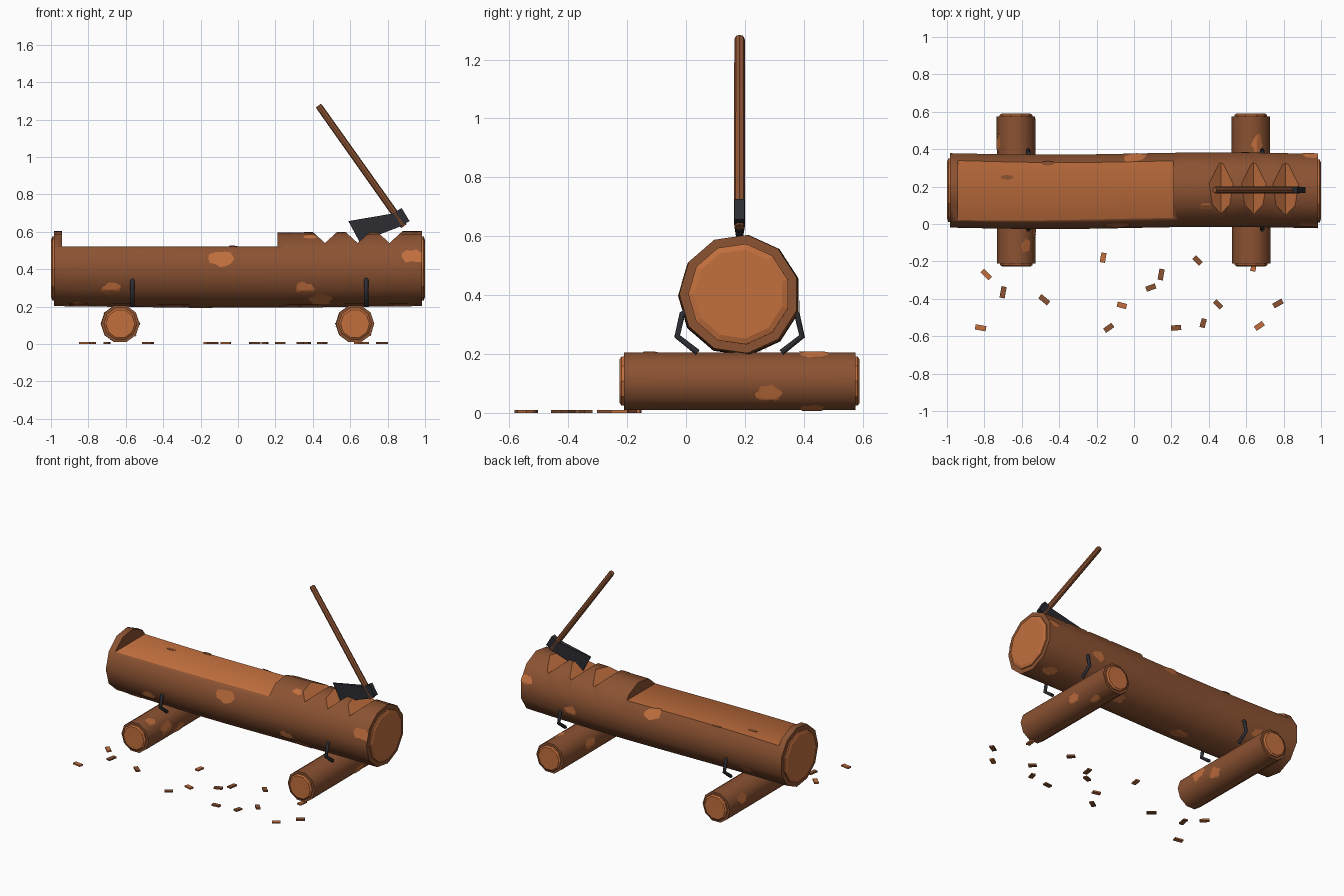
import bpy, bmesh, math, random
from mathutils import Vector, Matrix

random.seed(4)
if "Cube" in bpy.data.objects:
    bpy.data.objects.remove(bpy.data.objects["Cube"], do_unlink=True)


def material(name, rgb):
    m = bpy.data.materials.new(name)
    m.use_nodes = True
    m.diffuse_color = (*rgb, 1)
    m.node_tree.nodes["Principled BSDF"].inputs["Base Color"].default_value = (*rgb, 1)
    return m


BARK = material("brown bark", (0.26, 0.085, 0.032))
WOOD = material("fresh cut wood", (0.54, 0.16, 0.048))
IRON = material("dark iron", (0.025, 0.026, 0.033))
MID_Y = 0.182


def finish(name, bm, mats, matrix=Matrix(), smooth=False, closed=True):
    """Turn a bmesh into a named object."""
    if closed:
        bmesh.ops.recalc_face_normals(bm, faces=bm.faces)
    bm.transform(matrix)
    mesh = bpy.data.meshes.new(name)
    bm.to_mesh(mesh)
    bm.free()
    for m in mats:
        mesh.materials.append(m)
    ob = bpy.data.objects.new(name, mesh)
    bpy.context.collection.objects.link(ob)
    if smooth:
        smooth_angle(ob)
    return ob


def select(ob):
    bpy.ops.object.select_all(action='DESELECT')
    ob.select_set(True)
    bpy.context.view_layer.objects.active = ob


def smooth_angle(ob):
    select(ob)
    bpy.ops.object.shade_smooth_by_angle(angle=math.radians(42))


def loft(rings):
    """Skin a list of point rings and close both ends."""
    bm = bmesh.new()
    rows = [[bm.verts.new(p) for p in ring] for ring in rings]
    n = len(rows[0])
    for a, b in zip(rows, rows[1:]):
        for i in range(n):
            bm.faces.new((a[i], a[(i + 1) % n], b[(i + 1) % n], b[i]))
    bm.faces.new(rows[0])
    bm.faces.new(rows[-1])
    return bm


def prism(name, points, mats):
    """Side profile of (x, z, half thickness) points, mirrored about the log's middle."""
    return finish(name, loft([[(x, MID_Y + s * t, z) for x, z, t in points]
                              for s in (-1, 1)]), mats)


def log(name, half, radius, sides, matrix, bend, patches):
    """Faceted log along local x with pale end discs and bare patches."""
    step = math.tau / sides

    def surface(x, angle, lift=0.0):
        part = (angle - math.pi) % step - step / 2
        r = radius * math.cos(step / 2) / math.cos(part) + lift
        shift = bend * math.sin(3.5 * x)
        return Vector((x, r * math.cos(angle) + shift,
                       r * math.sin(angle) - bend * math.cos(2 * x) + bend / 2))

    def ring(x, scale=1.0):
        points = [surface(x, math.pi + i * step) for i in range(sides)]
        mid = sum(points, Vector()) / sides
        return [mid + (p - mid) * scale for p in points]

    cuts = 16
    body = finish(name, loft([ring(half * (2 * i / cuts - 1)) for i in range(cuts + 1)]),
                  [BARK, WOOD], matrix)
    # Pale sawn discs
    for side, s in (("right", -1), ("left", 1)):
        disc = loft([ring(s * (half - 0.01), 0.85), ring(s * (half + 0.008), 0.85),
                     ring(s * (half + 0.015), 0.75)])
        finish(f"{name}_{side}_sawn_end", disc, [WOOD], matrix)
    # Irregular bare patches wrapped over the bark
    for k, (px, degrees, size) in enumerate(patches):
        bm = bmesh.new()
        spokes, layers = 14, 6
        reach = [size * random.uniform(0.7, 1.15) for _ in range(spokes)]
        center = bm.verts.new(surface(px, math.radians(degrees), 0.003))
        last = None
        for j in range(1, layers + 1):
            row = []
            for i in range(spokes):
                a, d = math.tau * i / spokes, reach[i] * j / layers
                x = max(-half, min(half, px + d * math.cos(a)))
                row.append(bm.verts.new(surface(
                    x, math.radians(degrees) - 0.7 * d * math.sin(a) / radius, 0.003)))
            for i in range(spokes):
                n = (i + 1) % spokes
                if last:
                    bm.faces.new((last[i], row[i], row[n], last[n]))
                else:
                    bm.faces.new((center, row[i], row[n]))
            last = row
        bm.normal_update()
        if sum((f.normal.dot(Vector((0, center.co.y, center.co.z))) for f in bm.faces)) < 0:
            bmesh.ops.reverse_faces(bm, faces=bm.faces)
        finish(f"{name}_bare_patch_{k + 1}", bm, [WOOD], matrix, True, False)
    return body


# Main log lying along x
bench = log("main_log", 0.985, 0.203, 11, Matrix.Translation((0, MID_Y, 0.398)), 0.006, [
    (-0.08, 162, 0.075), (-0.68, 212, 0.055), (0.36, 210, 0.055), (0.44, 232, 0.07),
    (0.385, 118, 0.035), (0.94, 160, 0.06), (0.0, 30, 0.065), (0.6, 350, 0.05),
    (0.95, 22, 0.05), (-0.7, 330, 0.05), (-0.2, 272, 0.06), (0.35, 292, 0.05),
    (-0.85, 250, 0.05), (0.88, 290, 0.05)])

# Seat cut and three axe notches
seat = prism("seat_cutter", [(-0.94, 0.52, 0.4), (0.21, 0.52, 0.4),
                             (0.21, 0.9, 0.4), (-0.94, 0.9, 0.4)], [BARK, WOOD])
for face in seat.data.polygons:
    face.material_index = int(face.normal.z < -0.5)
cutters = [seat]
for x in (0.465, 0.64, 0.81):
    notch = prism("notch_cutter", [(x, 0.54, 0.4), (x + 0.22, 0.74, 0.4),
                                   (x - 0.22, 0.74, 0.4)], [BARK, WOOD])
    for face in notch.data.polygons:
        face.material_index = 1
    cutters.append(notch)
for cutter in cutters:
    cutter.hide_render = True
    select(bench)
    mod = bench.modifiers.new("cut", 'BOOLEAN')
    mod.operation, mod.solver, mod.object = 'DIFFERENCE', 'EXACT', cutter
    bpy.ops.object.modifier_apply(modifier=mod.name)
    bpy.data.objects.remove(cutter, do_unlink=True)
smooth_angle(bench)

# Small bark remnants on the seat
for x, y, w in ((-0.68, 0.25, 0.035), (-0.46, 0.325, 0.035)):
    oval = [[(x + w * math.cos(a * math.tau / 8), y + w * 0.35 * math.sin(a * math.tau / 8), z)
             for a in range(8)] for z in (0.518, 0.522)]
    finish("seat_bark_remnant", loft(oval), [BARK])

# Cross logs underneath
for name, x, patches in (
        ("right_cross_log", -0.63, [(-0.2, 170, 0.06), (-0.05, 200, 0.05),
                                    (0.25, 20, 0.05), (-0.3, 120, 0.04)]),
        ("left_cross_log", 0.625, [(0.1, 205, 0.045), (0.25, 110, 0.05),
                                   (0.25, 245, 0.04), (0.1, 10, 0.05)])):
    place = Matrix.Translation((x, MID_Y, 0.108)) @ Matrix.Rotation(math.pi / 2, 4, 'Z')
    smooth_angle(log(name, 0.393, 0.103, 10, place, 0.001, patches))

# Iron staples joining the logs
for x in (-0.565, 0.685):
    for side, s in (("front", -1), ("back", 1)):
        curve = bpy.data.curves.new("staple", 'CURVE')
        curve.dimensions = '3D'
        curve.bevel_depth, curve.bevel_resolution = 0.012, 1
        curve.use_fill_caps = True
        line = curve.splines.new('POLY')
        path = [(0.17, 0.35), (0.195, 0.335), (0.212, 0.26), (0.142, 0.205)]
        line.points.add(len(path) - 1)
        for p, (y, z) in zip(line.points, path):
            p.co = (x, MID_Y + s * y, z, 1)
        curve.materials.append(IRON)
        staple = bpy.data.objects.new(side + "_staple", curve)
        bpy.context.collection.objects.link(staple)
        select(staple)
        bpy.ops.object.convert(target='MESH')

# Axe: tapered wedge head and long handle
prism("axe_head", [(0.59, 0.657, 0.003), (0.65, 0.545, 0.003), (0.865, 0.627, 0.017),
                   (0.917, 0.657, 0.017), (0.875, 0.727, 0.017), (0.825, 0.697, 0.017)], [IRON])
top, bottom = Vector((0.43, MID_Y, 1.275)), Vector((0.887, MID_Y, 0.63))
along = (bottom - top).normalized()
across = along.cross(Vector((0, 1, 0)))
rings = [[top.lerp(bottom, t) + r * (across * math.cos(i * math.tau / 8)
          + Vector((0, math.sin(i * math.tau / 8), 0))) for i in range(8)]
         for t, r in ((0, 0.015), (0.012, 0.018), (0.9, 0.019), (1, 0.018))]
finish("axe_handle", loft(rings), [BARK], smooth=True)

# Wood chips scattered in front: x, y, turn
CHIPS = {
    WOOD: [(-.79, -.27, -45), (-.82, -.555, -10), (-.165, -.18, 80), (-.065, -.435, -15),
           (.67, -.545, 35), (.64, -.225, 80)],
    BARK: [(-.7, -.365, 80), (-.48, -.405, -40), (-.135, -.555, 35), (.09, -.34, 20),
           (.145, -.27, 80), (.34, -.195, -45), (.225, -.555, 5), (.37, -.53, 75),
           (.45, -.43, -45), (.77, -.425, 30)]}
for mat, spots in CHIPS.items():
    for x, y, turn in spots:
        bm = bmesh.new()
        bmesh.ops.create_cube(bm, size=1)
        size = Matrix.Diagonal((random.uniform(0.048, 0.062), 0.028, 0.01, 1))
        finish("wood_chip", bm, [mat], Matrix.Translation((x, y, 0.005))
               @ Matrix.Rotation(math.radians(turn), 4, 'Z') @ size)
